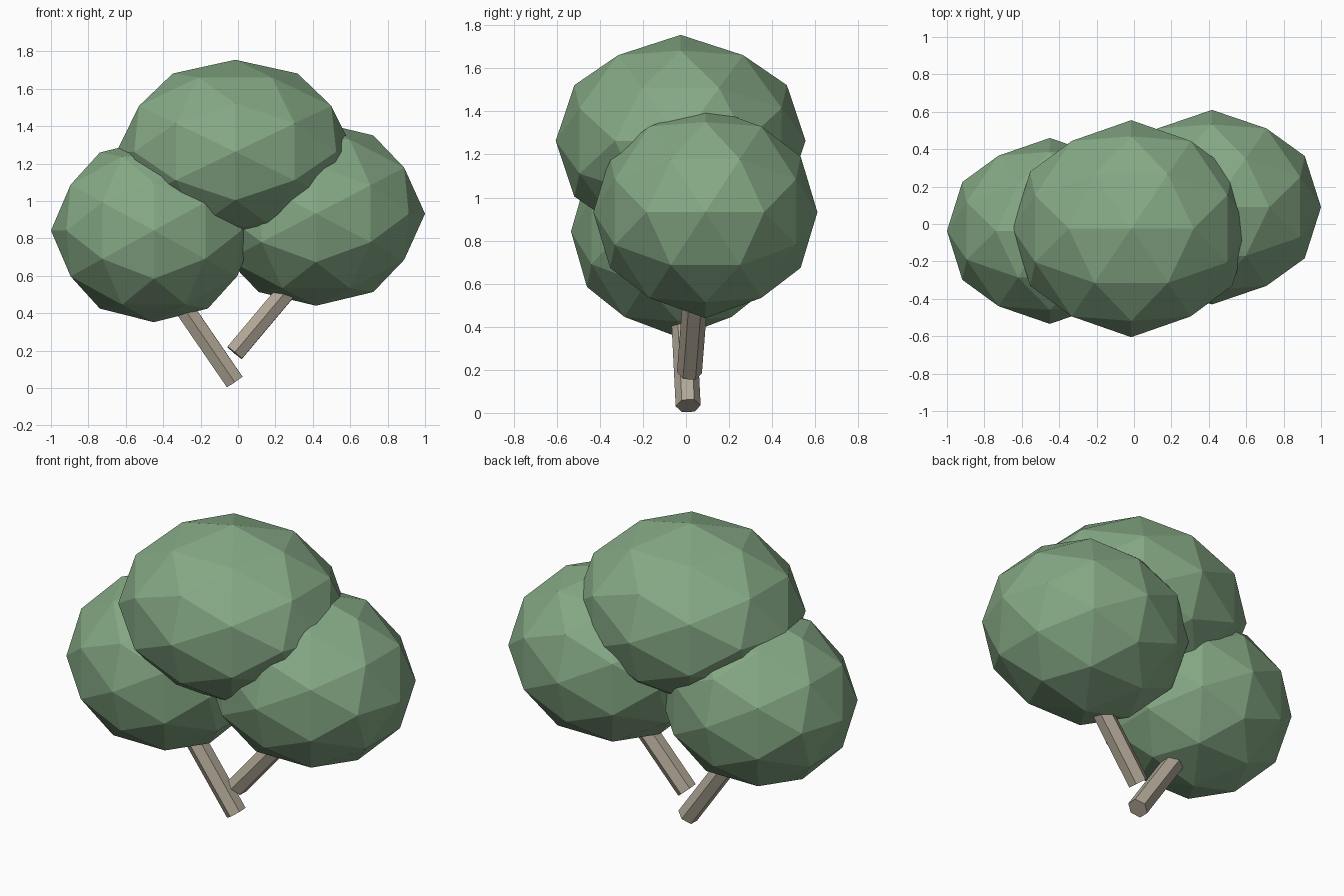
import bpy
import math
from mathutils import Matrix, Vector

cube = bpy.data.objects.get("Cube")
if cube:
    bpy.data.objects.remove(cube, do_unlink=True)


def make_material(name, rgb):
    mat = bpy.data.materials.new(name)
    mat.use_nodes = True
    colour = (*rgb, 1.0)
    mat.diffuse_color = colour
    mat.node_tree.nodes["Principled BSDF"].inputs["Base Color"].default_value = colour
    return mat


leaf_green = make_material("leaf green", (0.235, 0.395, 0.235))
bark = make_material("pale bark", (0.44, 0.39, 0.31))


def foliage(name, centre, radii):
    """Faceted ball, turned so an edge midpoint lies on every axis, then stretched."""
    bpy.ops.mesh.primitive_ico_sphere_add(subdivisions=2, radius=1)
    obj = bpy.context.object
    obj.name = name
    turn = Matrix.Rotation(-math.atan(2) / 2, 4, 'Y')
    obj.data.transform(Matrix.Diagonal((*radii, 1)) @ turn)
    obj.location = centre
    obj.data.materials.append(leaf_green)
    return obj


def trunk(name, start, end, radius=0.058):
    """Six-sided post between two points."""
    start, end = Vector(start), Vector(end)
    axis = end - start
    bpy.ops.mesh.primitive_cylinder_add(vertices=6, radius=radius, depth=axis.length)
    obj = bpy.context.object
    obj.name = name
    tilt = Vector((0, 0, 1)).rotation_difference(axis).to_matrix().to_4x4()
    obj.data.transform(tilt)
    obj.location = (start + end) / 2
    obj.data.materials.append(bark)
    return obj


# Crown: three overlapping leaf clumps
foliage("top_foliage", (-0.015, -0.025, 1.263), (0.635, 0.58, 0.492))
foliage("right_foliage", (-0.45, -0.037, 0.842), (0.55, 0.497, 0.49))
foliage("left_foliage", (0.417, 0.09, 0.932), (0.583, 0.52, 0.492))

# Leaning trunks, reaching into the lower clumps
trunk("right_trunk", (-0.018, 0.01, 0.033), (-0.40, -0.018, 0.59))
trunk("left_trunk", (-0.018, 0.016, 0.188), (0.345, 0.05, 0.62))
